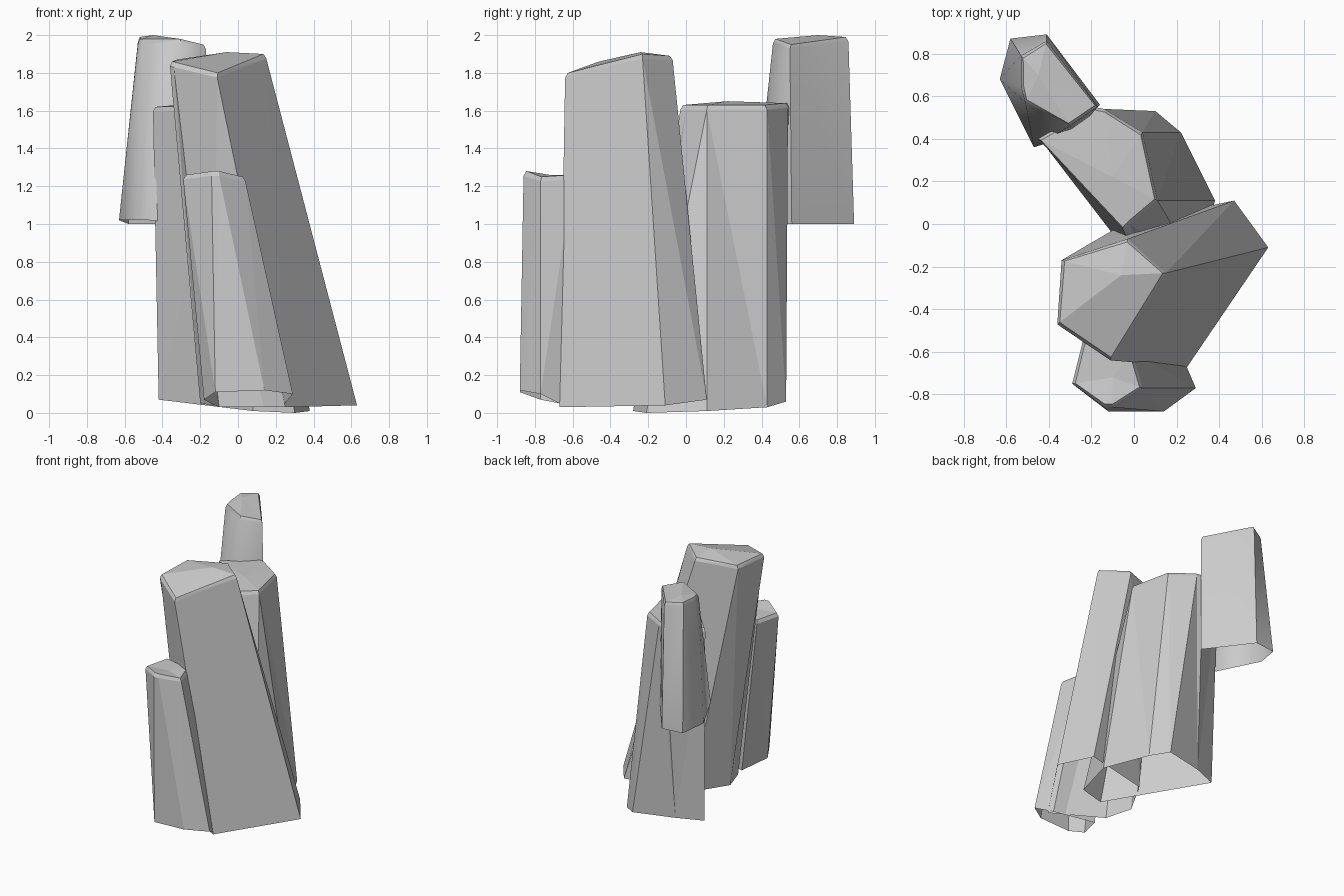
import bpy, bmesh
from mathutils import Vector


def pillar(name, bottom, top, apex, bevel=0.025, smooth=False):
    """Open-bottomed rock column: foot ring, shoulder ring, chipped rim, faceted cap."""
    bm = bmesh.new()
    peak = Vector(apex)
    shoulder = [Vector(p) - Vector((0, 0, bevel)) for p in top]
    rim = []
    for p in top:
        v = Vector(p)
        inward = Vector((peak.x - v.x, peak.y - v.y, 0)).normalized() * bevel * 0.6
        rim.append(v + inward)
    rings = [[bm.verts.new(p) for p in r] for r in (bottom, shoulder, rim)]
    n = len(top)
    for low, high in zip(rings, rings[1:]):
        for i in range(n):
            j = (i + 1) % n
            face = bm.faces.new((low[i], low[j], high[j], high[i]))
            face.smooth = smooth
    tip = bm.verts.new(peak)
    for i in range(n):
        bm.faces.new((rings[2][i], rings[2][(i + 1) % n], tip))
    bmesh.ops.triangulate(bm, faces=[f for f in bm.faces if len(f.verts) == 4])
    # Creases stay crisp on the softened rock
    for e in bm.edges:
        if len(e.link_faces) == 2 and e.calc_face_angle() > 0.8:
            e.smooth = False
    mesh = bpy.data.meshes.new(name)
    bm.to_mesh(mesh)
    bm.free()
    ob = bpy.data.objects.new(name, mesh)
    bpy.context.collection.objects.link(ob)
    return ob


# Large leaning column
pillar("leaning_rock",
       [(-0.20, -0.27, 0.05), (-0.13, -0.47, 0.04), (0.25, -0.67, 0.03),
        (0.63, -0.11, 0.04), (0.47, 0.11, 0.07), (-0.05, 0.00, 0.06)],
       [(-0.36, -0.47, 1.86), (-0.34, -0.485, 1.855), (-0.11, -0.64, 1.80),
        (0.15, -0.23, 1.90), (-0.03, -0.07, 1.89), (-0.34, -0.17, 1.87)],
       (-0.06, -0.24, 1.91))

# Wide middle column
pillar("middle_rock",
       [(-0.42, 0.37, 0.07), (0.08, -0.28, 0.01), (0.30, -0.21, 0.0),
        (0.38, 0.11, 0.01), (0.22, 0.43, 0.03), (0.10, 0.53, 0.06),
        (-0.22, 0.45, 0.07)],
       [(-0.45, 0.40, 1.62), (-0.05, -0.03, 1.63), (-0.02, 0.00, 1.63),
        (0.11, 0.11, 1.63), (0.04, 0.43, 1.63), (-0.14, 0.54, 1.64),
        (-0.19, 0.55, 1.64)],
       (-0.10, 0.22, 1.65))

# Short front column
pillar("front_rock",
       [(-0.18, -0.77, 0.07), (-0.12, -0.88, 0.11), (0.14, -0.88, 0.12),
        (0.29, -0.77, 0.10), (0.23, -0.63, 0.03), (-0.10, -0.56, 0.03)],
       [(-0.29, -0.75, 1.26), (-0.14, -0.86, 1.28), (-0.10, -0.86, 1.28),
        (0.04, -0.77, 1.25), (-0.01, -0.60, 1.26), (-0.24, -0.55, 1.26)],
       (-0.10, -0.72, 1.26))

# Raised back column
pillar("back_rock",
       [(-0.63, 0.68, 1.02), (-0.47, 0.36, 1.02), (-0.28, 0.42, 1.00),
        (-0.16, 0.56, 1.00), (-0.41, 0.89, 1.00), (-0.58, 0.87, 1.00)],
       [(-0.53, 0.64, 1.98), (-0.51, 0.57, 1.98), (-0.30, 0.46, 1.98),
        (-0.17, 0.55, 1.95), (-0.41, 0.86, 1.99), (-0.53, 0.79, 1.99)],
       (-0.45, 0.70, 2.00), smooth=True)
